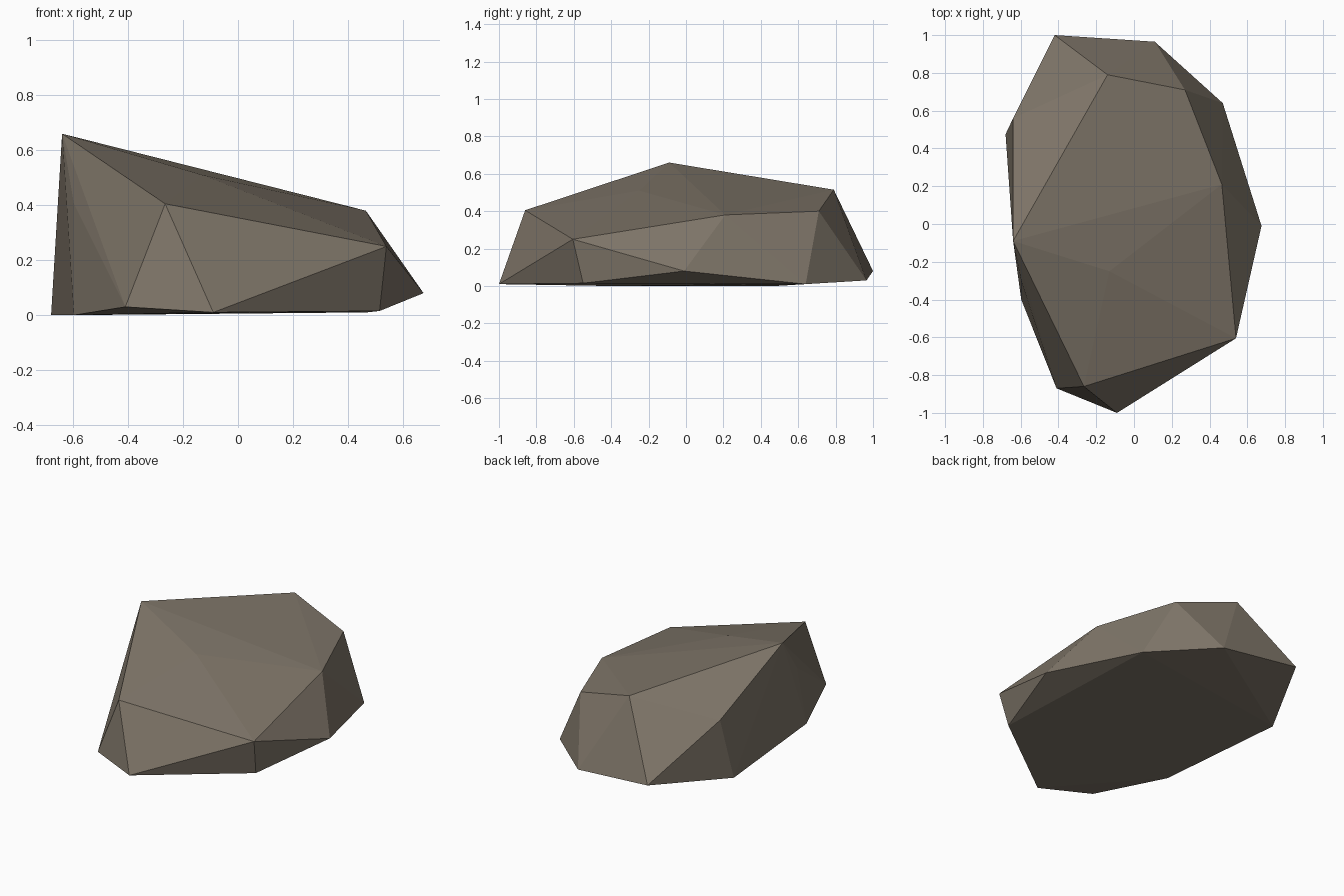
import bpy
import bmesh

cube = bpy.data.objects.get("Cube")
if cube:
    bpy.data.objects.remove(cube, do_unlink=True)

# Stone colour
stone = bpy.data.materials.new("warm grey stone")
stone.use_nodes = True
colour = (0.21, 0.178, 0.139, 1)
stone.diffuse_color = colour
bsdf = stone.node_tree.nodes["Principled BSDF"]
bsdf.inputs["Base Color"].default_value = colour
bsdf.inputs["Roughness"].default_value = 0.9

# Corners of the chipped upper face
crown = [(-0.64, -0.09, 0.66), (-0.14, 0.79, 0.515), (0.27, 0.71, 0.40),
         (0.465, 0.21, 0.38), (0.54, -0.605, 0.25), (-0.265, -0.86, 0.405),
         (-0.13, -0.25, 0.51)]

# Corners part way up the steep side
steep_side = [(-0.64, 0.56, 0.40), (-0.597, -0.30, 0.405)]

# Corners around the base
base = [(-0.42, 1.0, 0.08), (0.11, 0.965, 0.03), (0.47, 0.64, 0.01),
        (0.675, -0.01, 0.08), (0.515, -0.55, 0.015), (-0.09, -1.0, 0.01),
        (-0.41, -0.87, 0.03), (-0.597, -0.40, 0.0), (-0.68, 0.475, 0.0)]

# The boulder is the faceted skin stretched over its corners
bm = bmesh.new()
for corner in crown + steep_side + base:
    bm.verts.new(corner)
bmesh.ops.convex_hull(bm, input=bm.verts)
bmesh.ops.recalc_face_normals(bm, faces=bm.faces)
mesh = bpy.data.meshes.new("boulder")
bm.to_mesh(mesh)
bm.free()
mesh.materials.append(stone)
boulder = bpy.data.objects.new("boulder", mesh)
bpy.context.collection.objects.link(boulder)
